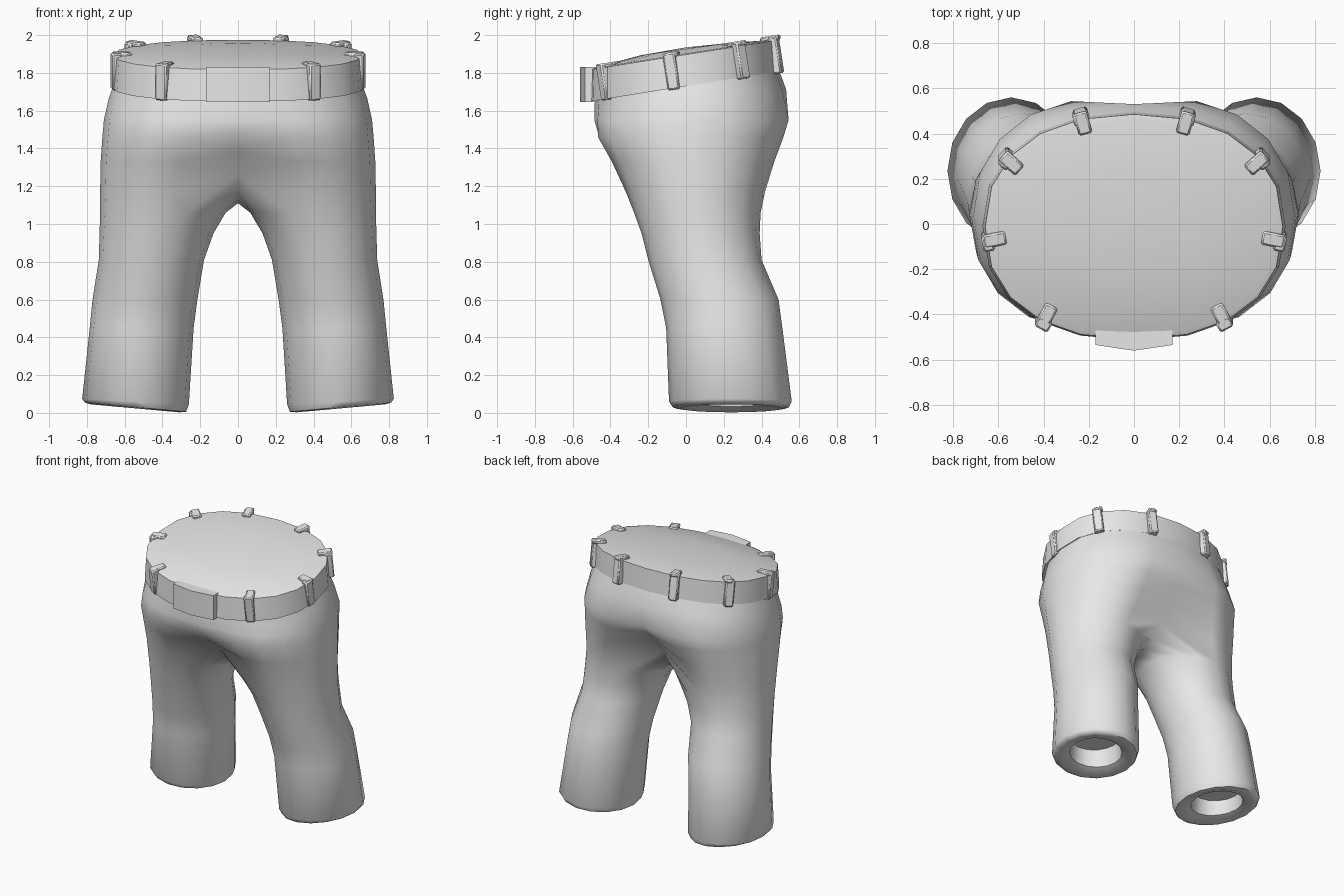
import bpy, bmesh, math
from mathutils import Matrix, Vector

if "Cube" in bpy.data.objects:
    bpy.data.objects.remove(bpy.data.objects["Cube"], do_unlink=True)

grey = bpy.data.materials.new("plain_grey")
grey.use_nodes = True
grey.diffuse_color = (0.8, 0.8, 0.8, 1)
grey.node_tree.nodes["Principled BSDF"].inputs["Base Color"].default_value = (0.8, 0.8, 0.8, 1)

SIDES = 16      # points round a leg
HALF = 10       # segments round half of the pelvis


def finish(name, bm, angle):
    bmesh.ops.recalc_face_normals(bm, faces=bm.faces[:])
    mesh = bpy.data.meshes.new(name)
    bm.to_mesh(mesh)
    bm.free()
    mesh.materials.append(grey)
    ob = bpy.data.objects.new(name, mesh)
    bpy.context.collection.objects.link(ob)
    bpy.ops.object.select_all(action='DESELECT')
    ob.select_set(True)
    bpy.context.view_layer.objects.active = ob
    bpy.ops.object.shade_smooth_by_angle(angle=math.radians(angle))
    return ob


def mirror(ob):
    mod = ob.modifiers.new("mirror", 'MIRROR')
    mod.merge_threshold = 0.002


def loft(rings, cap_first=False):
    """Skin between rings; full rings close up, half rings stay open."""
    bm = bmesh.new()
    rows = [[bm.verts.new(p) for p in ring] for ring in rings]
    for a, b in zip(rows, rows[1:]):
        closed = len(a) == len(b) == SIDES
        for k in range(SIDES if closed else HALF):
            m = (k + 1) % SIDES
            bm.faces.new((a[k], a[m], b[m], b[k]))
    if cap_first:
        bm.faces.new(rows[0])
    bmesh.ops.remove_doubles(bm, verts=bm.verts[:], dist=0.001)
    return bm


def leg_ring(z, x_in, x_out, front, back, tilt=0.0):
    cx, cy = (x_in + x_out) / 2, (front + back) / 2
    rx, ry = (x_out - x_in) / 2, (back - front) / 2
    ring = []
    for k in range(SIDES):
        a = math.radians(-112.5 + 22.5 * k)
        x = cx + rx * math.cos(a)
        ring.append((x, cy + ry * math.sin(a), z + tilt * (x - cx)))
    return ring


def half_arc(z, x_out, front, back, slope=0.0):
    """Half of a waist section, from front centre round the side to back centre."""
    cy, ry = (front + back) / 2, (back - front) / 2
    ring = []
    for k in range(HALF + 1):
        t = math.pi * (k / HALF - 0.5)
        s, c = math.sin(t), max(math.cos(t), 0)
        y = cy + math.copysign(ry * abs(s) ** 0.88, s)
        x = x_out * c ** 0.88 if 0 < k < HALF else 0.0
        ring.append((x, y, z + slope * y))
    return ring


def hip_ring(z, x_out, front, back, blend, dent_front, dent_back, lift=0.0):
    """Half section between leg shape (blend 0) and waist shape (blend 1)."""
    legs = leg_ring(z, 0, x_out, front, back)
    arc = half_arc(z, x_out, front, back)
    ring = [tuple(Vector(p).lerp(Vector(q), blend)) for p, q in zip(legs, arc)]
    ring[0] = (0, front + dent_front, z + lift)
    ring[-1] = (0, back - dent_back, z + lift)
    return ring


# Trousers: hollow cuff, leg, crotch, pelvis
rings = [
    leg_ring(0.17, 0.38, 0.71, 0.06, 0.42),
    leg_ring(0.05, 0.37, 0.72, 0.05, 0.43, 0.09),
    leg_ring(0.024, 0.31, 0.78, -0.03, 0.51, 0.09),
    leg_ring(0.03, 0.275, 0.81, -0.07, 0.545, 0.09),
    leg_ring(0.06, 0.26, 0.825, -0.09, 0.56, 0.05),
    leg_ring(0.45, 0.235, 0.785, -0.105, 0.51),
    leg_ring(0.6, 0.215, 0.77, -0.135, 0.49),
    leg_ring(0.81, 0.18, 0.737, -0.2, 0.4),
    leg_ring(0.95, 0.13, 0.733, -0.235, 0.39),
    leg_ring(1.06, 0.065, 0.73, -0.275, 0.395),
]
crotch = hip_ring(1.17, 0.73, -0.32, 0.42, 0.1, 0.1, 0.14, 0.09)
front, back = Vector(crotch[0]), Vector(crotch[-1])
dip = front.z - 1.11
for k in range(1, SIDES - HALF):
    u = k / (SIDES - HALF)
    p = back.lerp(front, u)
    crotch.append((0, p.y, p.z - dip * math.sin(math.pi * u) ** 0.8))
rings += [
    crotch,
    hip_ring(1.33, 0.727, -0.4, 0.475, 0.4, 0.04, 0.1, 0.05),
    hip_ring(1.46, 0.718, -0.48, 0.53, 0.65, 0.015, 0.06, 0.02),
    hip_ring(1.55, 0.71, -0.485, 0.56, 0.75, 0, 0.035),
    half_arc(1.66, 0.685, -0.485, 0.53, 0.1),
    half_arc(1.76, 0.65, -0.48, 0.485, 0.155),
    half_arc(1.82, 0.63, -0.47, 0.465, 0.155),
]
mirror(finish("trousers", loft(rings, cap_first=True), 50))

# Belt with the slightly domed cap that closes the waist
belt = [
    half_arc(1.735, 0.63, -0.47, 0.46, 0.16),
    half_arc(1.73, 0.67, -0.515, 0.495, 0.16),
    half_arc(1.897, 0.658, -0.51, 0.485, 0.157),
    half_arc(1.903, 0.635, -0.495, 0.46, 0.157),
    half_arc(1.927, 0.3, -0.24, 0.22, 0.14),
    half_arc(1.935, 0, 0, 0),
]
mirror(finish("belt", loft(belt), 30))

# Buckle: shallow bent plate
bm = bmesh.new()
outline = [(-0.17, -0.535), (0, -0.56), (0.17, -0.535), (0.17, -0.43), (0, -0.455), (-0.17, -0.43)]
low, high = [[bm.verts.new((x, y, z)) for x, y in outline] for z in (1.645, 1.83)]
for k in range(6):
    m = (k + 1) % 6
    bm.faces.new((low[k], low[m], high[m], high[k]))
bm.faces.new(low)
bm.faces.new(high)
finish("buckle", bm, 30)


# Belt loops: upright strip plus a tab folded over the rim
def belt_loop(name, x, y):
    out = Vector((x / 0.66 ** 2, y / 0.5 ** 2, 0)).normalized()
    turn = Matrix.Rotation(math.atan2(out.y, out.x), 4, 'Z')
    lean = Matrix.Rotation(math.atan(0.155), 4, 'X')
    bm = bmesh.new()
    parts = [
        (Vector((x, y, 1.82 + 0.155 * y)), (0.05, 0.065, 0.195)),
        (Vector((x, y, 1.908 + 0.155 * y)) - out * 0.03, (0.1, 0.06, 0.028)),
    ]
    for centre, size in parts:
        scale = Matrix.Diagonal((*size, 1))
        bmesh.ops.create_cube(bm, size=1, matrix=Matrix.Translation(centre) @ lean @ turn @ scale)
    ob = finish(name, bm, 40)
    bevel = ob.modifiers.new("bevel", 'BEVEL')
    bevel.width = 0.008
    bevel.segments = 1


spots = {"front": (0.4, -0.43), "side": (0.645, -0.075), "rear_side": (0.565, 0.29), "rear": (0.235, 0.475)}
for place, (x, y) in spots.items():
    belt_loop("left_" + place + "_belt_loop", x, y)
    belt_loop("right_" + place + "_belt_loop", -x, y)
